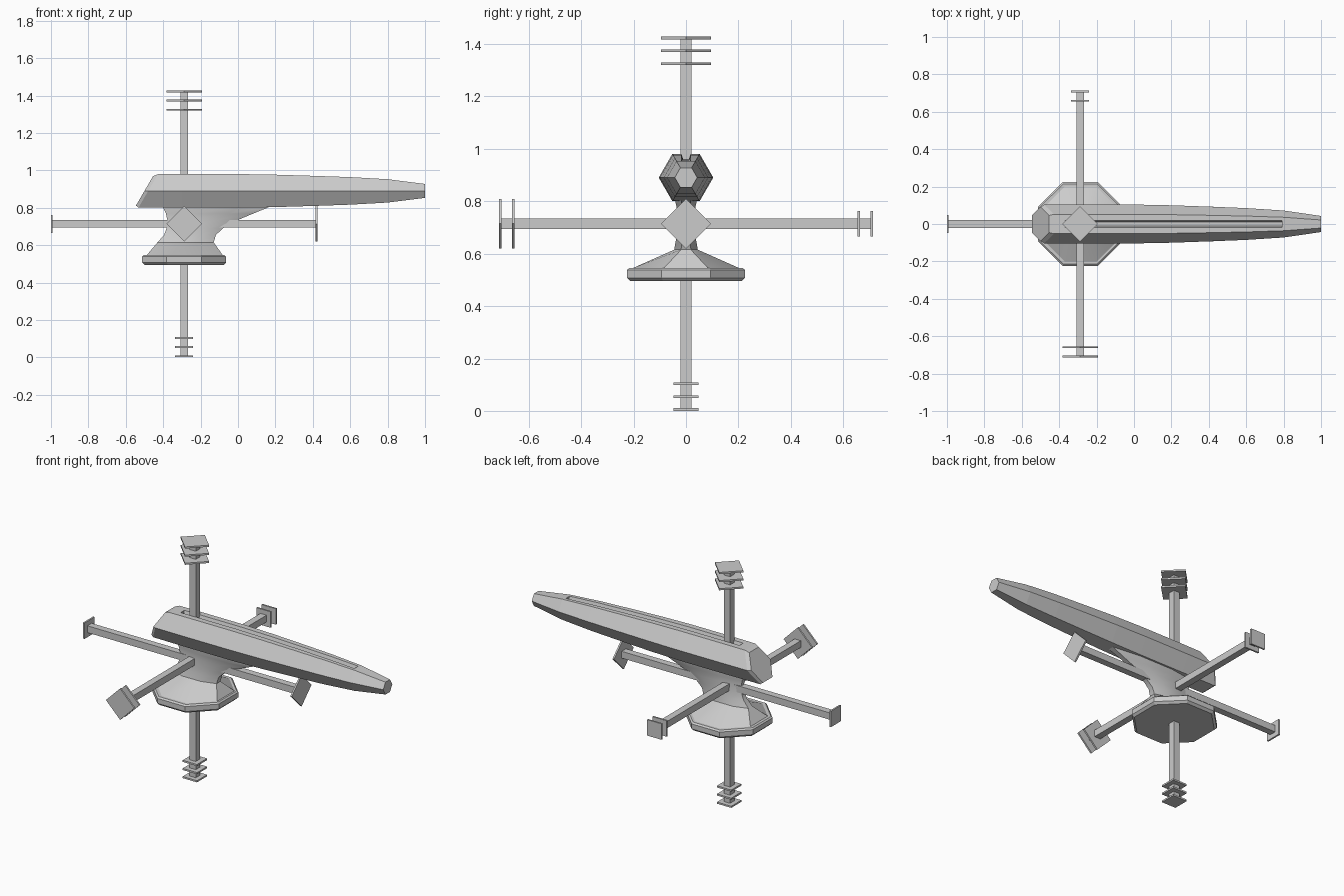
import bpy, bmesh, math
from mathutils import Vector, Matrix

if "Cube" in bpy.data.objects:
    bpy.data.objects.remove(bpy.data.objects["Cube"])

grey = bpy.data.materials.new("light grey")
grey.diffuse_color = (0.6, 0.6, 0.6, 1)
grey.use_nodes = True
grey.node_tree.nodes["Principled BSDF"].inputs["Base Color"].default_value = grey.diffuse_color
CENTRE = Vector((-0.288, 0, 0.714))
REACH = 0.713


def add_object(name, bm):
    bmesh.ops.recalc_face_normals(bm, faces=bm.faces)
    mesh = bpy.data.meshes.new(name)
    bm.to_mesh(mesh)
    bm.free()
    mesh.materials.append(grey)
    ob = bpy.data.objects.new(name, mesh)
    bpy.context.collection.objects.link(ob)
    return ob


def loft(name, rings):
    """Skin a list of point rings and cap both ends."""
    bm = bmesh.new()
    loops = [[bm.verts.new(p) for p in ring] for ring in rings]
    n = len(loops[0])
    for a, b in zip(loops, loops[1:]):
        for i in range(n):
            j = (i + 1) % n
            bm.faces.new((a[i], a[j], b[j], b[i]))
    bm.faces.new(loops[0])
    bm.faces.new(loops[-1])
    return add_object(name, bm)


def block(name, centre, size, rot):
    bm = bmesh.new()
    bmesh.ops.create_cube(bm, size=1, matrix=Matrix.Translation(centre) @ rot @ Matrix.Diagonal((*size, 1)))
    return add_object(name, bm)


# Six arms: large turned plates on the positive side, small square plates on the other
arms = [("right", (1, 0, 0), 1, True), ("left", (-1, 0, 0), 1, False),
        ("front", (0, -1, 0), 2, True), ("back", (0, 1, 0), 2, False),
        ("upper", (0, 0, 1), 3, True), ("lower", (0, 0, -1), 3, False)]
for name, d, count, large in arms:
    d = Vector(d)
    side = Vector((0, 0, 1)) if abs(d.z) < 0.5 else Vector((1, 0, 0))
    other = d.cross(side)
    rot = Matrix((side, other, d)).transposed().to_4x4()
    block(name + "_arm", CENTRE + d * (REACH / 2), (0.041, 0.041, REACH - 0.006), rot)
    turn = rot @ Matrix.Rotation(math.pi / 4 if large else 0, 4, 'Z')
    s = 0.134 if large else 0.096
    for i in range(count):
        block(f"{name}_plate_{i + 1}", CENTRE + d * (REACH - 0.005 - 0.049 * i), (s, s, 0.010), turn)


# Long tapered hexagonal hull with a slanted tail
def hexagon(x, r, slant=0.0):
    pts = []
    for i in range(6):
        a = math.radians(60 * i)
        z = r * math.sin(a)
        pts.append((x + slant * z, r * math.cos(a), 0.89 + z))
    return pts


profile = [(0.0, 0.104), (0.2, 0.1), (0.4, 0.093), (0.6, 0.085), (0.8, 0.072), (1.0, 0.043)]
hull = loft("hull", [hexagon(-0.50, 0.091, 0.58), hexagon(-0.48, 0.103, 0.58), hexagon(-0.3, 0.104)]
            + [hexagon(x, r) for x, r in profile])


# Groove along the top of the hull
def slot(x, r):
    z = 0.89 + r * 0.866
    return [(x, -0.021, z + 0.01), (x, 0.021, z + 0.01), (x, 0.011, z - 0.02), (x, -0.011, z - 0.02)]


cutter = loft("groove_cutter", [slot(x, r) for x, r in [(-0.37, 0.104)] + profile[:4] + [(0.79, 0.0727)]])
cutter.hide_render = True
cutter.hide_viewport = True
mod = hull.modifiers.new("groove", 'BOOLEAN')
mod.operation = 'DIFFERENCE'
mod.solver = 'EXACT'
mod.object = cutter


# Octagonal foot and flaring neck, both as stretched octagons
def octagon(x0, x1, w, z):
    cx, rx = (x0 + x1) / 2, (x1 - x0) / 2
    k = 1 / math.cos(math.pi / 8)
    return [(cx + rx * k * math.cos(a), w * k * math.sin(a), z)
            for a in (math.pi / 8 + i * math.pi / 4 for i in range(8))]


loft("foot", [octagon(-0.500, -0.076, 0.212, 0.495), octagon(-0.513, -0.063, 0.225, 0.508),
              octagon(-0.513, -0.063, 0.225, 0.538), octagon(-0.505, -0.071, 0.215, 0.546)])
neck = loft("neck", [octagon(-0.490, -0.080, 0.205, 0.544), octagon(-0.430, -0.130, 0.045, 0.615),
                     octagon(-0.395, -0.118, 0.038, 0.655), octagon(-0.382, -0.080, 0.034, 0.690),
                     octagon(-0.378, 0.000, 0.032, 0.735), octagon(-0.385, 0.080, 0.034, 0.768),
                     octagon(-0.402, 0.170, 0.042, 0.805), octagon(-0.402, 0.170, 0.042, 0.83)])
bpy.context.view_layer.objects.active = neck
neck.select_set(True)
bpy.ops.object.shade_smooth_by_angle(angle=math.radians(35))
